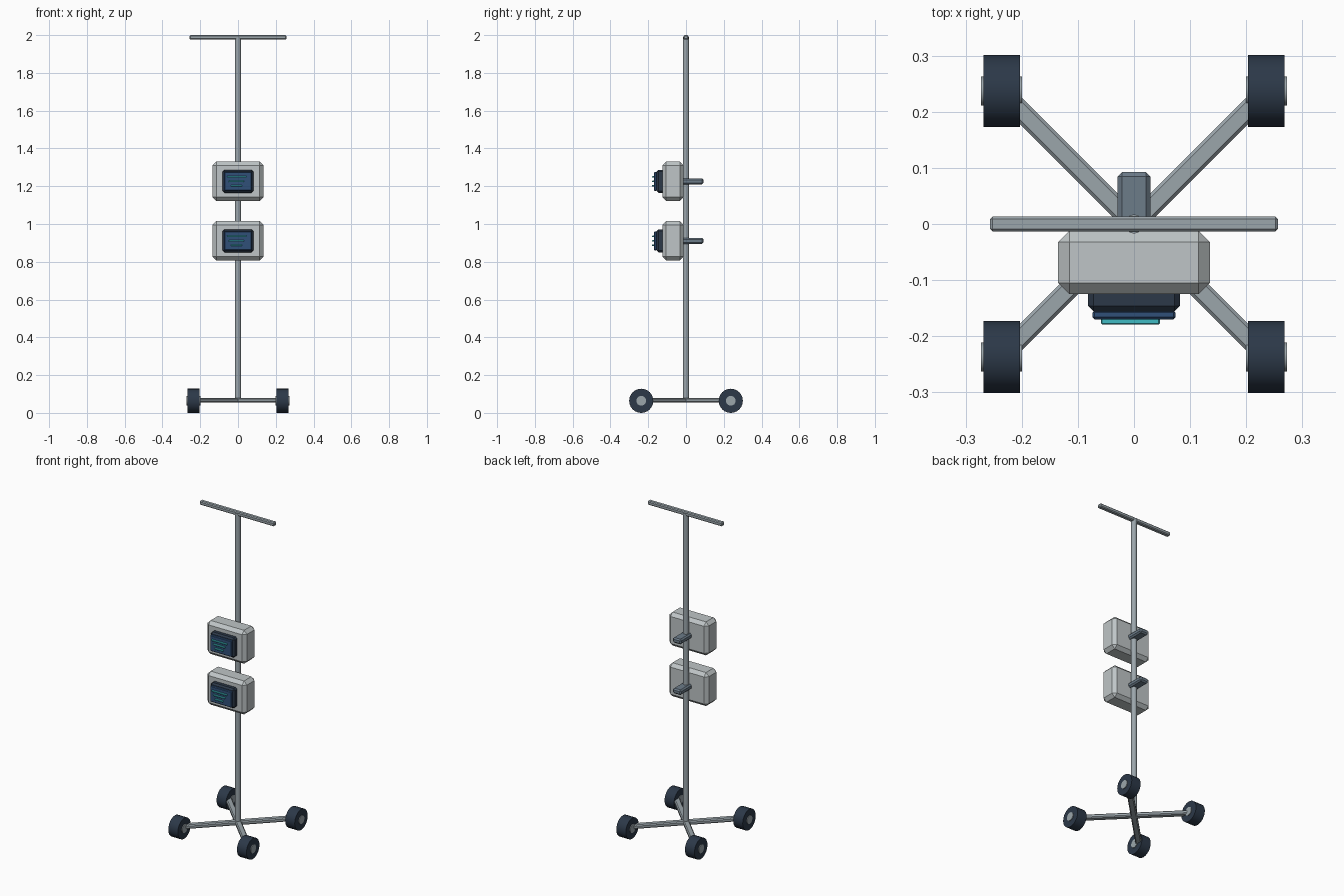
import bpy, math

if "Cube" in bpy.data.objects:
    bpy.data.objects.remove(bpy.data.objects["Cube"])


def material(name, r, g, b):
    m = bpy.data.materials.new(name)
    m.diffuse_color = (r, g, b, 1)
    m.use_nodes = True
    m.node_tree.nodes["Principled BSDF"].inputs["Base Color"].default_value = m.diffuse_color
    return m


METAL = material("metal", 0.33, 0.38, 0.41)
CASE = material("case", 0.52, 0.56, 0.57)
CLAMP = material("clamp", 0.15, 0.20, 0.25)
DARK = material("dark", 0.025, 0.04, 0.065)
SCREEN = material("screen", 0.03, 0.08, 0.19)
TRACE = material("trace", 0.05, 0.5, 0.55)


def box(name, lo, hi, mat, bevel=0.0, angle=0.0):
    centre = [(a + b) / 2 for a, b in zip(lo, hi)]
    bpy.ops.mesh.primitive_cube_add(size=1, location=centre)
    o = bpy.context.object
    o.name = name
    o.scale = [b - a for a, b in zip(lo, hi)]
    bpy.ops.object.transform_apply(location=False, rotation=False, scale=True)
    o.rotation_euler.z = angle
    o.data.materials.append(mat)
    if bevel:
        b = o.modifiers.new("bevel", 'BEVEL')
        b.width = bevel
        b.segments = 1
    return o


def cylinder(name, centre, r, depth, mat, axis='Z', sides=24, bevel=0.0):
    rot = (0, math.pi / 2, 0) if axis == 'X' else (0, 0, 0)
    bpy.ops.mesh.primitive_cylinder_add(vertices=sides, radius=r, depth=depth,
                                        location=centre, rotation=rot)
    o = bpy.context.object
    o.name = name
    o.data.materials.append(mat)
    bpy.ops.object.shade_smooth_by_angle(angle=math.radians(35))
    return o


# Pole and top handle
cylinder("pole", (0, 0, 1.026), 0.017, 1.93, METAL, sides=16)
box("top_handle", (-0.257, -0.0135, 1.976), (0.257, 0.0135, 2.0), METAL, 0.005)

# Crossed base legs
for name, s in (("base_leg_a", 1), ("base_leg_b", -1)):
    box(name, (-0.33, -0.018, 0.054), (0.33, 0.018, 0.079), METAL, 0.006,
        s * math.pi / 4)

# Wheels with hubs
for sx, side in ((-1, "left"), (1, "right")):
    for sy, end in ((-1, "front"), (1, "back")):
        c = (sx * 0.236, sy * 0.237, 0.064)
        cylinder(f"{end}_{side}_wheel", c, 0.064, 0.065, DARK, 'X')
        cylinder(f"{end}_{side}_hub", c, 0.026, 0.073, METAL, 'X')

# Two pump units clamped to the pole
for unit, z in (("lower", 0.911), ("upper", 1.226)):
    box(unit + "_case", (-0.135, -0.125, z - 0.104), (0.135, -0.012, z + 0.104), CASE, 0.02)
    box(unit + "_clamp", (-0.029, -0.02, z - 0.016), (0.029, 0.093, z + 0.016), CLAMP, 0.008)
    box(unit + "_screen_housing", (-0.082, -0.156, z - 0.061), (0.082, -0.11, z + 0.061), DARK, 0.01)
    box(unit + "_screen", (-0.074, -0.17, z - 0.05), (0.074, -0.154, z + 0.05), SCREEN, 0.004)
    # Display bars
    for i, (x0, x1) in enumerate(((-0.059, 0.046), (-0.049, 0.032), (-0.037, 0.021))):
        zc = z + 0.0235 - i * 0.0235
        box(f"{unit}_display_bar_{i + 1}", (x0, -0.179, zc - 0.0045),
            (x1, -0.168, zc + 0.0045), TRACE, 0.002)
